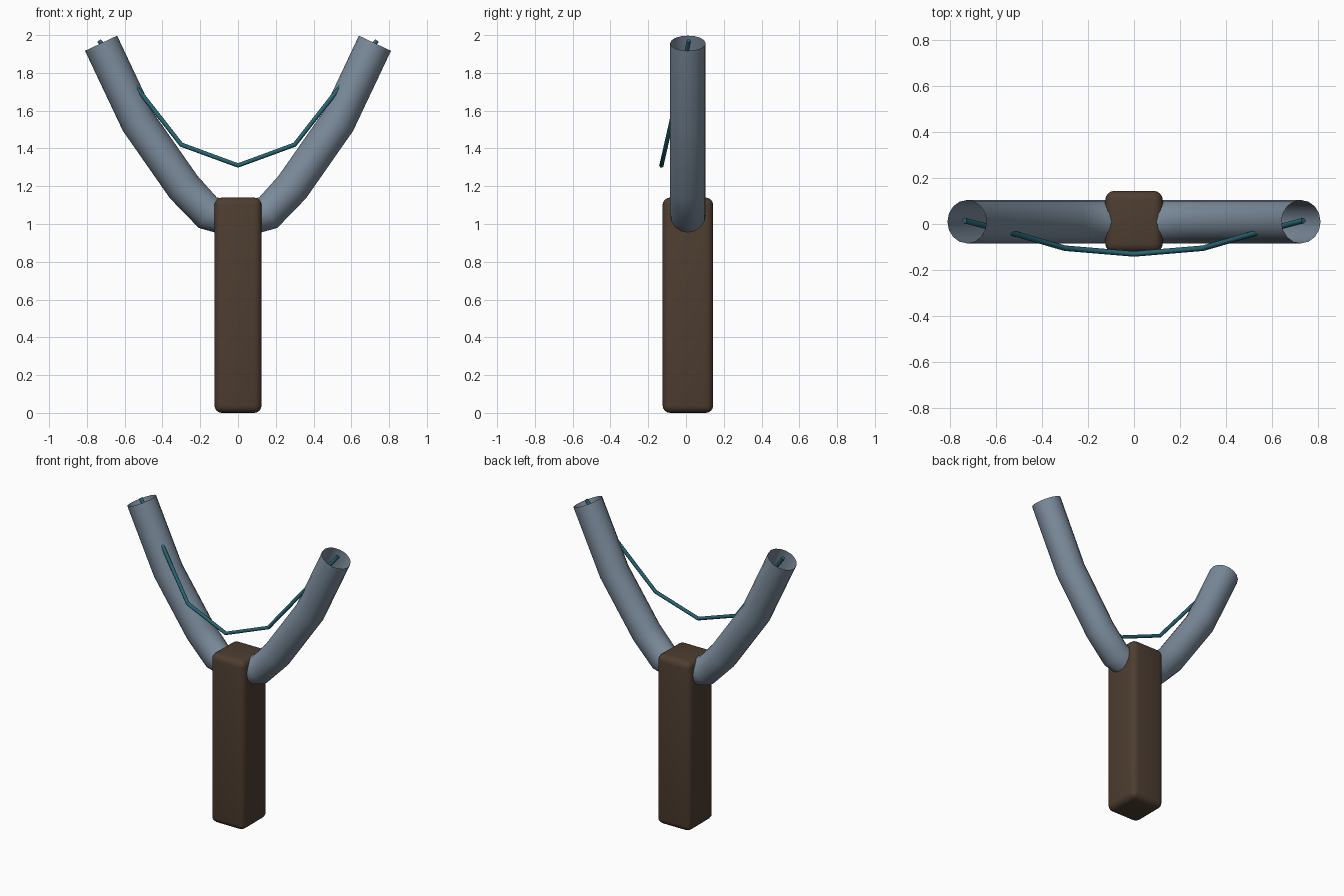
import bpy

if "Cube" in bpy.data.objects:
    bpy.data.objects.remove(bpy.data.objects["Cube"])

CENTRE_Y = 0.01


def paint(obj, name, rgb):
    mat = bpy.data.materials.get(name) or bpy.data.materials.new(name)
    mat.diffuse_color = (*rgb, 1)
    mat.use_nodes = True
    mat.node_tree.nodes["Principled BSDF"].inputs["Base Color"].default_value = mat.diffuse_color
    obj.data.materials.append(mat)


def tube(name, points, radius, bevel_res, caps):
    curve = bpy.data.curves.new(name, 'CURVE')
    curve.dimensions = '3D'
    curve.bevel_depth = radius
    curve.bevel_resolution = bevel_res
    curve.use_fill_caps = caps
    spline = curve.splines.new('POLY')
    spline.points.add(len(points) - 1)
    for p, co in zip(spline.points, points):
        p.co = (*co, 1)
    spline.use_smooth = True
    obj = bpy.data.objects.new(name, curve)
    bpy.context.collection.objects.link(obj)
    return obj


# Handle: rounded upright block
bpy.ops.mesh.primitive_cube_add(size=1, location=(0, CENTRE_Y, 0.57))
handle = bpy.context.object
handle.name = "handle"
handle.scale = (0.25, 0.268, 1.14)
bpy.ops.object.transform_apply(location=False, rotation=False, scale=True)
bevel = handle.modifiers.new("rounded_edges", 'BEVEL')
bevel.width = 0.04
bevel.segments = 4
bpy.ops.object.shade_smooth()
paint(handle, "brown_grip", (0.075, 0.047, 0.03))

# Fork arms: open-ended tubes curving up and outwards
arm_path = [(0.04, 1.03), (0.16, 1.06), (0.287, 1.195), (0.528, 1.54), (0.725, 1.957)]
for side, label in ((-1, "left"), (1, "right")):
    arm = tube("fork_arm_" + label,
               [(side * x, CENTRE_Y, z) for x, z in arm_path], 0.094, 6, False)
    paint(arm, "blue_grey_metal", (0.2, 0.26, 0.33))

# Elastic band: thin cord sagging forward between the arms
half = [(0.735, 0.015, 1.97), (0.508, -0.045, 1.685), (0.3, -0.105, 1.42)]
band_path = ([(-x, y, z) for x, y, z in half] + [(0, -0.13, 1.31)] + half[::-1])
band = tube("elastic_band", band_path, 0.012, 2, True)
paint(band, "teal_elastic", (0.02, 0.13, 0.17))
